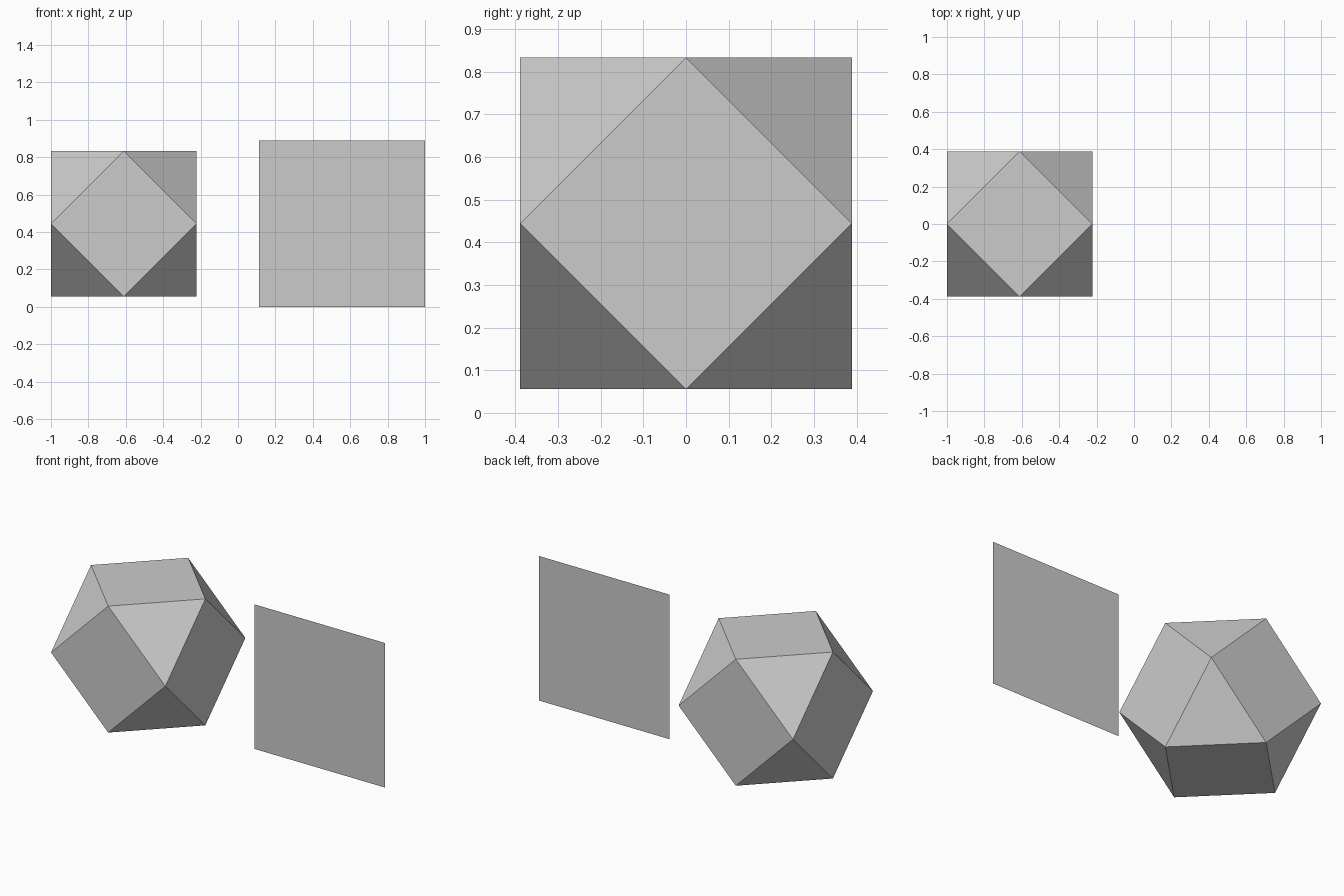
import bpy, bmesh
from mathutils import Vector

if "Cube" in bpy.data.objects:
    bpy.data.objects.remove(bpy.data.objects["Cube"])

MID_Z = 0.4444


def add_object(name, bm, location):
    mesh = bpy.data.meshes.new(name)
    bm.to_mesh(mesh)
    bm.free()
    obj = bpy.data.objects.new(name, mesh)
    obj.location = location
    bpy.context.collection.objects.link(obj)
    return obj


# Cuboctahedron: hull of the edge midpoints of a cube
half = 0.3889
bm = bmesh.new()
for axis in range(3):
    for a in (-half, half):
        for b in (-half, half):
            p = Vector((0, 0, 0))
            p[(axis + 1) % 3], p[(axis + 2) % 3] = a, b
            bm.verts.new(p)
bmesh.ops.convex_hull(bm, input=bm.verts[:])
bmesh.ops.dissolve_limit(bm, angle_limit=0.02, verts=bm.verts[:], edges=bm.edges[:])
bmesh.ops.recalc_face_normals(bm, faces=bm.faces[:])
add_object("cuboctahedron", bm, (-0.6111, 0, MID_Z))

# Upright square panel facing the front
s = 0.4444
bm = bmesh.new()
bm.faces.new([bm.verts.new((x, 0, z)) for x, z in ((-s, -s), (s, -s), (s, s), (-s, s))])
add_object("square_panel", bm, (0.5556, 0, MID_Z))
